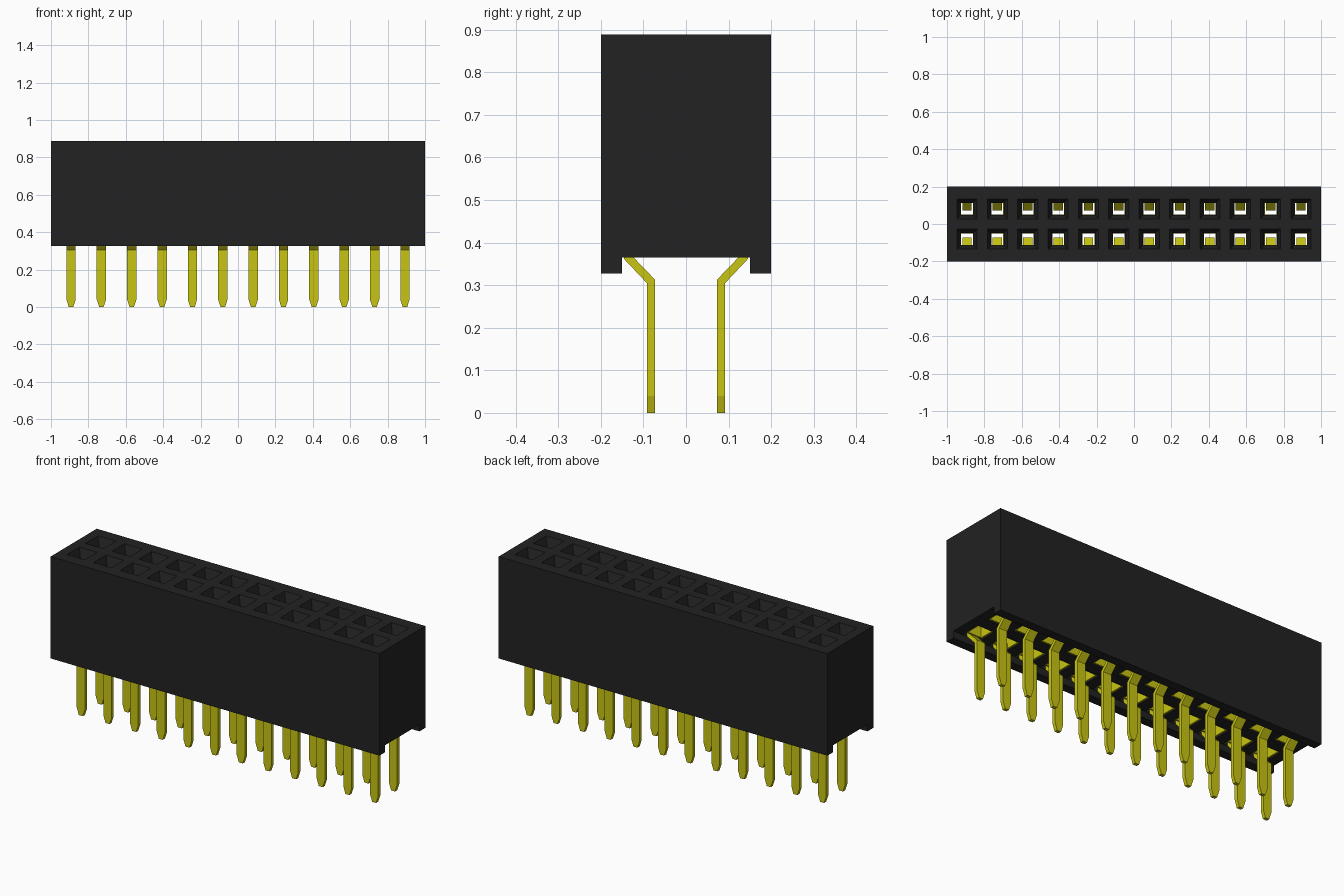
import bpy
import bmesh

cube = bpy.data.objects.get("Cube")
if cube:
    bpy.data.objects.remove(cube, do_unlink=True)

COLUMNS, PITCH = 12, 0.1623
ROW_Y = 0.081
TOP, FOOT, FLOOR = 0.888, 0.327, 0.365


def material(name, color, rough):
    m = bpy.data.materials.new(name)
    m.use_nodes = True
    m.diffuse_color = (*color, 1)
    shader = m.node_tree.nodes["Principled BSDF"]
    shader.inputs["Base Color"].default_value = (*color, 1)
    shader.inputs["Roughness"].default_value = rough
    return m


black = material("black plastic", (0.016, 0.016, 0.016), 0.6)
gold = material("yellow gold", (0.58, 0.56, 0.006), 0.5)


def make_object(name, bm, mat):
    bmesh.ops.recalc_face_normals(bm, faces=bm.faces)
    mesh = bpy.data.meshes.new(name)
    bm.to_mesh(mesh)
    bm.free()
    mesh.materials.append(mat)
    obj = bpy.data.objects.new(name, mesh)
    bpy.context.collection.objects.link(obj)
    return obj


def loft(bm, rings, closed=False):
    """Bridge four-sided rings; cap the ends unless the loop closes."""
    loops = [[bm.verts.new(p) for p in ring] for ring in rings]
    pairs = list(zip(loops, loops[1:]))
    if closed:
        pairs.append((loops[-1], loops[0]))
    else:
        bm.faces.new(loops[0])
        bm.faces.new(loops[-1])
    for a, b in pairs:
        for i in range(4):
            j = (i + 1) % 4
            bm.faces.new((a[i], a[j], b[j], b[i]))


def level(x, side, z, hx, inner, outer):
    """Horizontal rectangle around one position; side mirrors the row."""
    return [(x - hx, side * inner, z), (x + hx, side * inner, z),
            (x + hx, side * outer, z), (x - hx, side * outer, z)]


def square(x, side, z, h):
    return level(x, side, z, h, ROW_Y - h, ROW_Y + h)


def positions():
    for i in range(COLUMNS):
        for side in (-1, 1):
            yield (i - (COLUMNS - 1) / 2) * PITCH, side


# Housing with a channel along its underside
bm = bmesh.new()
outline = [(-0.2, TOP), (-0.2, FOOT), (-0.15, FOOT), (-0.15, FLOOR),
           (0.15, FLOOR), (0.15, FOOT), (0.2, FOOT), (0.2, TOP)]
profile = bm.faces.new([bm.verts.new((-1, y, z)) for y, z in outline])
ext = bmesh.ops.extrude_face_region(bm, geom=[profile], use_keep_orig=True)
bmesh.ops.translate(bm, vec=(2, 0, 0),
                    verts=[v for v in ext["geom"] if isinstance(v, bmesh.types.BMVert)])
housing = make_object("housing", bm, black)

# Funnel mouths, throats and contact chambers
bm = bmesh.new()
for x, side in positions():
    loft(bm, [square(x, side, TOP + 0.01, 0.058),
              square(x, side, TOP - 0.05, 0.034),
              square(x, side, 0.80, 0.034),
              level(x, side, 0.799, 0.051, 0.034, 0.148),
              level(x, side, FLOOR - 0.01, 0.051, 0.034, 0.148)])
cutter = make_object("socket_cutter", bm, black)
cutter.hide_render = True
cut = housing.modifiers.new("sockets", "BOOLEAN")
cut.object = cutter
cut.solver = "EXACT"
bpy.context.view_layer.objects.active = housing
bpy.ops.object.modifier_apply(modifier=cut.name)
bpy.data.objects.remove(cutter, do_unlink=True)

# Contact sleeves, pinched near the top
bm = bmesh.new()
for x, side in positions():
    loft(bm, [level(x, side, FLOOR + 0.005, 0.049, 0.036, 0.128),
              level(x, side, 0.79, 0.049, 0.036, 0.128),
              square(x, side, 0.79, 0.037),
              square(x, side, 0.72, 0.031),
              square(x, side, 0.65, 0.037),
              level(x, side, FLOOR + 0.005, 0.041, 0.043, 0.12)], closed=True)
make_object("contact_sleeves", bm, gold)

# Bent solder pins with pointed tips: inner y, inner z, outer y, outer z, half width
bends = [(0.127, 0.60, 0.146, 0.60, 0.025),
         (0.127, 0.369, 0.146, 0.362, 0.025),
         (0.073, 0.313, 0.092, 0.305, 0.025),
         (0.073, 0.04, 0.092, 0.04, 0.025),
         (0.073, 0.0, 0.092, 0.0, 0.012)]
bm = bmesh.new()
for x, side in positions():
    loft(bm, [[(x - w, side * yi, zi), (x + w, side * yi, zi),
               (x + w, side * yo, zo), (x - w, side * yo, zo)]
              for yi, zi, yo, zo, w in bends])
make_object("solder_pins", bm, gold)
